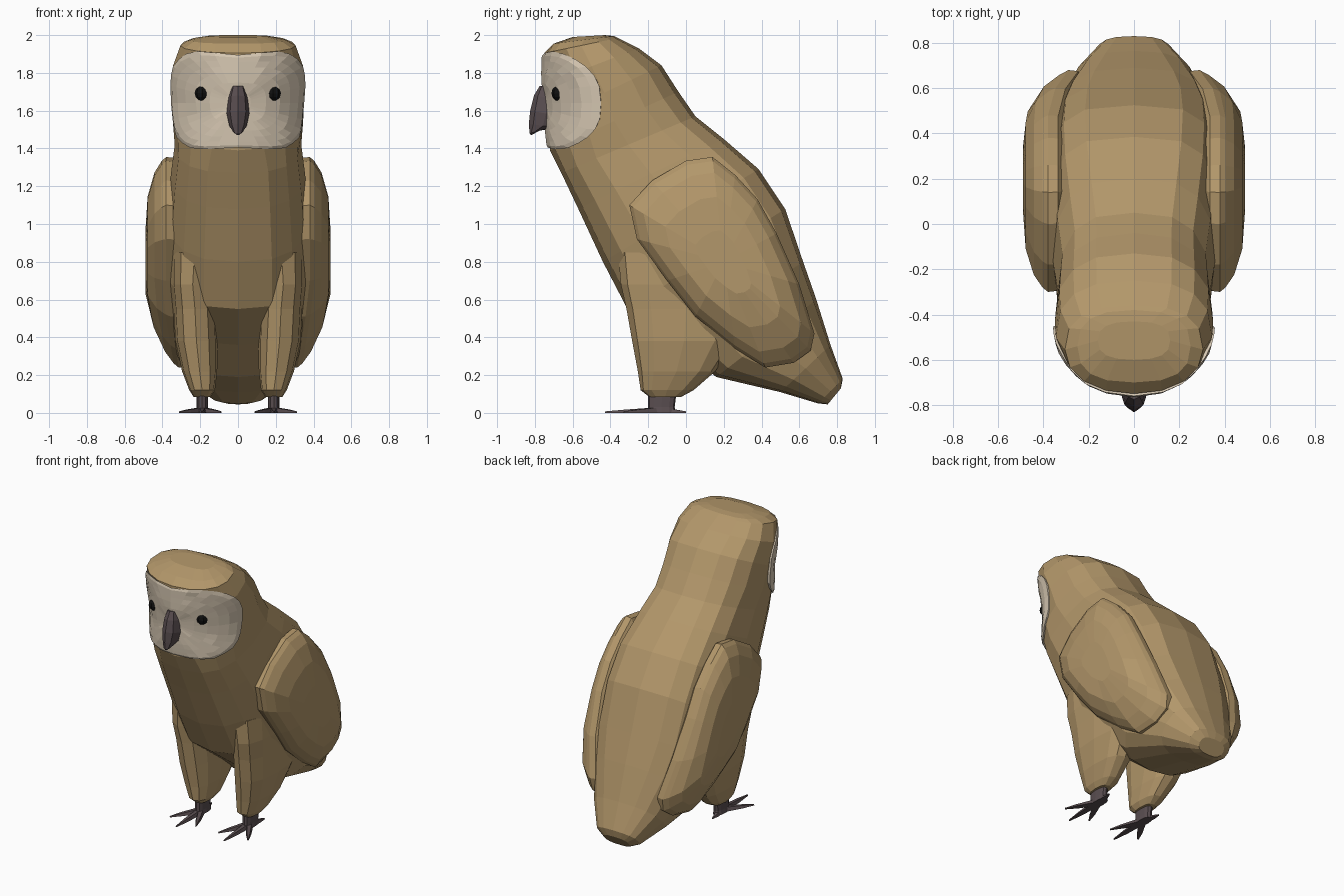
import bpy, math
from math import sin, cos, pi, copysign
from mathutils import Vector
from mathutils.bvhtree import BVHTree
import bmesh

if "Cube" in bpy.data.objects:
    bpy.data.objects.remove(bpy.data.objects["Cube"])


def material(name, rgb):
    m = bpy.data.materials.new(name)
    m.diffuse_color = (*rgb, 1)
    m.use_nodes = True
    m.node_tree.nodes["Principled BSDF"].inputs["Base Color"].default_value = m.diffuse_color
    return m


FEATHER = material("feather", (0.45, 0.31, 0.145))
PALE = material("pale_face", (0.68, 0.58, 0.45))
HORN = material("horn", (0.10, 0.075, 0.08))
BLACK = material("black", (0.005, 0.005, 0.005))


def loft(name, rings, mat, mirror=False):
    """Skin a list of equal-length point rings, capped at both ends."""
    bm = bmesh.new()
    vs = [[bm.verts.new(p) for p in r] for r in rings]
    n = len(rings[0])
    for a, b in zip(vs, vs[1:]):
        for i in range(n):
            j = (i + 1) % n
            bm.faces.new((a[i], a[j], b[j], b[i]))
    bm.faces.new(vs[0])
    bm.faces.new(vs[-1])
    bmesh.ops.recalc_face_normals(bm, faces=bm.faces)
    me = bpy.data.meshes.new(name)
    bm.to_mesh(me)
    bm.free()
    me.materials.append(mat)
    ob = bpy.data.objects.new(name, me)
    bpy.context.collection.objects.link(ob)
    if mirror:
        ob.modifiers.new("Mirror", 'MIRROR')
    return ob


def power(v, e):
    return copysign(abs(v) ** e, v)


def slanted_ring(front, back, w, p=2.6, q=2.6, n=16):
    """Section through a front and a back (y, z) point, half width w,
    with squareness p on the front half and q on the back half."""
    pts = []
    for i in range(n):
        a = 2 * pi * i / n
        e = p if cos(a) > 0 else q
        t = 0.5 - 0.5 * power(cos(a), 2 / e)
        pts.append((w * power(sin(a), 2 / e),
                    front[0] + (back[0] - front[0]) * t,
                    front[1] + (back[1] - front[1]) * t))
    return pts


def flat_ring(x, y, z, hw, hd, n=12, p=2.6):
    return [(x + hw * power(cos(2 * pi * i / n), 2 / p),
             y + hd * power(sin(2 * pi * i / n), 2 / p), z) for i in range(n)]


# body, tail and head in one skin, from tail tip to crown
body = loft("body", [slanted_ring(*r) for r in (
    ((0.75, 0.045), (0.82, 0.13), 0.10),
    ((0.70, 0.05), (0.83, 0.18), 0.16),
    ((0.50, 0.11), (0.765, 0.36), 0.26),
    ((0.16, 0.19), (0.69, 0.60), 0.34, 2.6, 2.9),
    ((-0.05, 0.36), (0.62, 0.80), 0.375, 2.6, 3.2),
    ((-0.31, 0.55), (0.525, 1.08), 0.38, 2.6, 3.4),
    ((-0.44, 0.80), (0.385, 1.29), 0.375, 2.6, 3.3),
    ((-0.57, 1.08), (0.20, 1.45), 0.355, 2.6, 3),
    ((-0.66, 1.27), (0.05, 1.57), 0.335, 2.6, 2.8),
    ((-0.72, 1.39), (-0.04, 1.70), 0.345, 2.1),
    ((-0.735, 1.55), (-0.13, 1.84), 0.35, 1.65),
    ((-0.75, 1.74), (-0.25, 1.93), 0.345, 1.65),
    ((-0.75, 1.905), (-0.36, 1.985), 0.305, 2.1),
    ((-0.70, 1.955), (-0.38, 1.995), 0.25),
    ((-0.60, 1.99), (-0.43, 2.00), 0.16),
)], FEATHER)

# pale facial disc, wrapped over the front of the head
me = body.data
skin = BVHTree.FromPolygons([v.co for v in me.vertices],
                            [tuple(p.vertices) for p in me.polygons])
centre = Vector((0, -0.40, 1.64))


def on_head(x, y, z, lift):
    d = (Vector((x, y, z)) - centre).normalized()
    return skin.ray_cast(centre, d)[0] + d * lift


face_rings = []
for k, lift in ((1, -0.03), (1, 0.012), (0.93, 0.018), (0.84, 0.018), (0.73, 0.018),
                (0.6, 0.018), (0.42, 0.016), (0.2, 0.012), (0.02, 0.012)):
    ring = []
    for i in range(32):
        a = 2 * pi * i / 32
        c, s = k * power(cos(a), 0.65), k * power(sin(a), 0.65)
        ring.append(on_head(0.35 * c, -0.76 + 0.31 * c * c, 1.64 + 0.255 * s, lift))
    face_rings.append(ring)
loft("face_disc", face_rings, PALE)

# eyes
for side in (-1, 1):
    p = on_head(side * 0.178, -0.66, 1.69, -0.002)
    bpy.ops.mesh.primitive_uv_sphere_add(segments=8, ring_count=6, radius=0.042, location=p)
    eye = bpy.context.object
    eye.name = "eye_right" if side > 0 else "eye_left"
    eye.data.materials.append(BLACK)

# hooked beak: (front y, z), (back y, z), half width
loft("beak", [slanted_ring(f, b, w, 1.9, 2.6, 8) for f, b, w in (
    ((-0.775, 1.73), (-0.70, 1.735), 0.035),
    ((-0.805, 1.68), (-0.67, 1.66), 0.052),
    ((-0.825, 1.60), (-0.66, 1.57), 0.06),
    ((-0.832, 1.53), (-0.68, 1.51), 0.046),
    ((-0.828, 1.48), (-0.775, 1.495), 0.026),
    ((-0.82, 1.47), (-0.81, 1.475), 0.008),
)], HORN)

# wings: shells swelling outward from a side outline of (y, z) points
outline = [(-0.30, 1.10), (-0.18, 1.23), (0.0, 1.335), (0.14, 1.355), (0.26, 1.26),
           (0.38, 1.13), (0.48, 0.95), (0.60, 0.68), (0.68, 0.42), (0.66, 0.33),
           (0.57, 0.265), (0.42, 0.24), (0.26, 0.34), (0.05, 0.51), (-0.10, 0.70),
           (-0.26, 0.92)]


def wing_ring(scale, offset, bulge):
    pts = []
    for y, z in outline:
        y, z0 = 0.2 + (y - 0.2) * scale, 0.8 + (z - 0.8) * scale
        edge = 0.375 - 0.16 * max(0, 0.65 - z0) - 0.27 * max(0, y - 0.48)
        crest = 0.47 - 0.22 * max(0, 0.6 - z0)
        pts.append((edge + offset + (crest - edge) * bulge, y, z0))
    return pts


loft("wing", [wing_ring(*r) for r in (
    (0.92, -0.06, 0), (0.99, -0.04, 0), (1, 0.005, 0), (0.96, 0.018, 0.12),
    (0.85, 0.02, 0.5), (0.62, 0.02, 0.88), (0.3, 0.02, 1))], FEATHER, True)

# feathered thighs, flaring up into the flanks
loft("thigh", [flat_ring(*r) for r in (
    (0.19, -0.11, 0.085, 0.045, 0.085), (0.19, -0.10, 0.12, 0.068, 0.14),
    (0.203, -0.05, 0.22, 0.093, 0.205), (0.22, -0.01, 0.38, 0.112, 0.275),
    (0.228, 0.0, 0.55, 0.112, 0.315), (0.24, 0.0, 0.68, 0.11, 0.345),
    (0.23, -0.01, 0.85, 0.12, 0.35))], FEATHER, True)

# shanks
loft("shank", [flat_ring(*r) for r in (
    (0.19, -0.13, 0.0, 0.035, 0.075), (0.19, -0.13, 0.03, 0.03, 0.07),
    (0.19, -0.125, 0.11, 0.03, 0.075))], HORN, True)

# toes: three forward and one back, tapering to claws
base = Vector((0.19, -0.14, 0))
for name, tip in (("inner", (0.09, -0.35)), ("middle", (0.19, -0.43)),
                  ("outer", (0.31, -0.33)), ("back", (0.21, 0.0))):
    end = Vector((*tip, 0))
    across = (end - base).normalized().cross(Vector((0, 0, 1)))
    rings = []
    for t, w, h in ((0, 0.024, 0.03), (0.6, 0.018, 0.018), (1, 0.004, 0.008)):
        p = base.lerp(end, t)
        rings.append([p - across * w, p - across * w * 0.6 + Vector((0, 0, h)),
                      p + across * w * 0.6 + Vector((0, 0, h)), p + across * w])
    loft(name + "_toe", rings, HORN, True)
